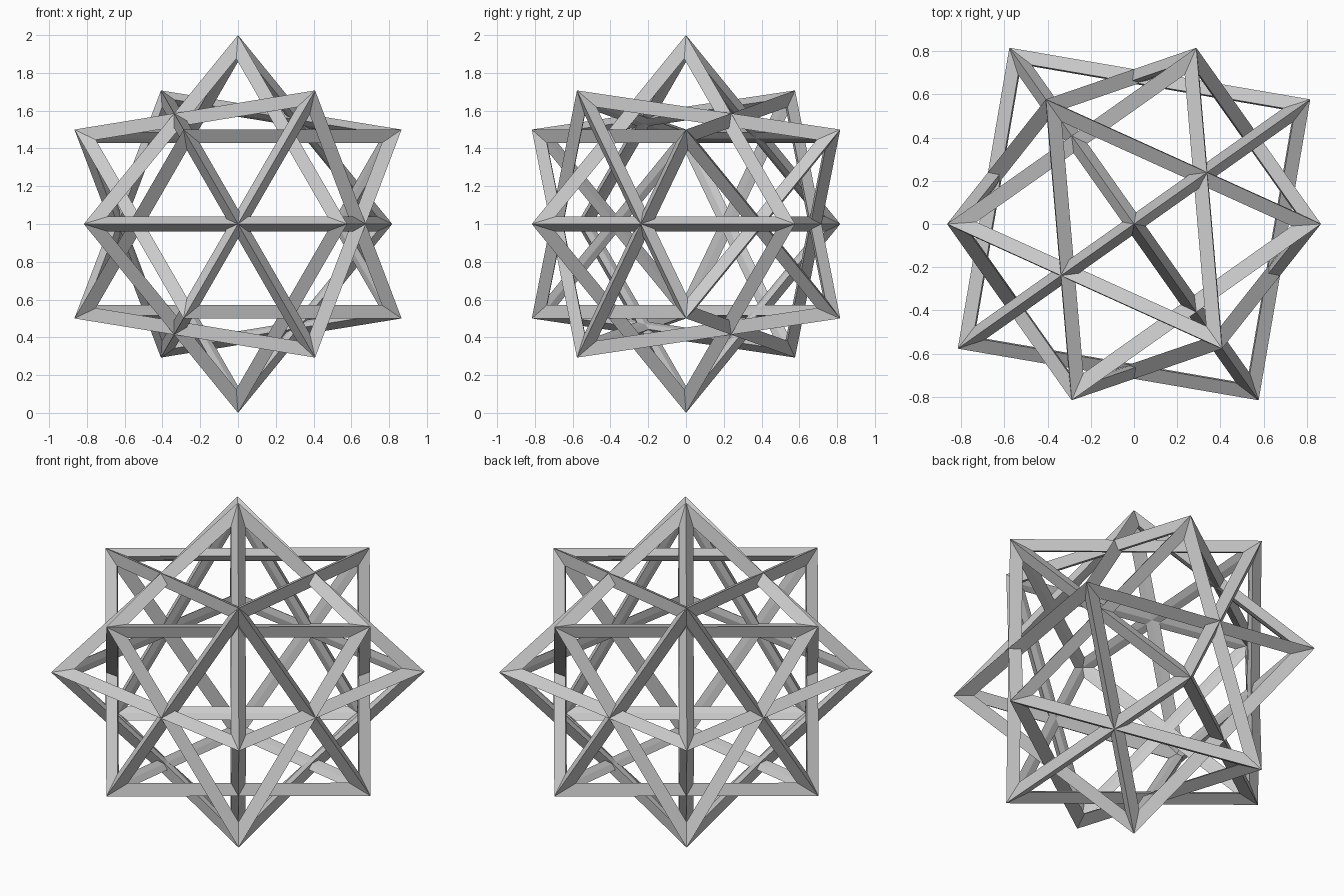
import bpy, bmesh
from math import sqrt
from mathutils import Vector
from itertools import product

if "Cube" in bpy.data.objects:
    bpy.data.objects.remove(bpy.data.objects["Cube"])

# Shared four-fold axes of the compound, standing on a two-fold corner
W = Vector((1 / sqrt(3), -sqrt(2 / 3), 0))
Z = Vector((0, 0, 1))
AXES = [Vector((sqrt(2 / 3), 1 / sqrt(3), 0)), (W + Z) / sqrt(2), (W - Z) / sqrt(2)]
CENTRE = Vector((0, 0, 1))

INNER = 0.905          # radius of inner ridge corners
ALONG, ASIDE = 0.8746, 0.0389   # position of the side corners of each strut


def octahedron_frame(name, axes):
    """Open octahedron whose struts have a kite-shaped section."""
    bm = bmesh.new()
    tips = {(i, s): axes[i] * s for i in range(3) for s in (1, -1)}
    outer = {k: bm.verts.new(CENTRE + v) for k, v in tips.items()}
    inner = {k: bm.verts.new(CENTRE + v * INNER) for k, v in tips.items()}
    for signs in product((1, -1), repeat=3):
        keys = [(i, signs[i]) for i in range(3)]
        total = sum((tips[k] for k in keys), Vector())
        side = [bm.verts.new(CENTRE + tips[k] * ALONG + (total - tips[k]) * ASIDE)
                for k in keys]
        for i in range(3):
            j = (i + 1) % 3
            for ring in (outer, inner):
                bm.faces.new((ring[keys[i]], ring[keys[j]], side[j], side[i]))
    bmesh.ops.recalc_face_normals(bm, faces=bm.faces)
    mesh = bpy.data.meshes.new(name)
    bm.to_mesh(mesh)
    bm.free()
    bpy.context.collection.objects.link(bpy.data.objects.new(name, mesh))


# Three interlocked frames, each turned 45 degrees about one axis
for n in range(3):
    a, b, c = AXES[n], AXES[(n + 1) % 3], AXES[(n + 2) % 3]
    octahedron_frame(f"octahedron_frame_{n + 1}",
                     [a, (b + c) / sqrt(2), (b - c) / sqrt(2)])
